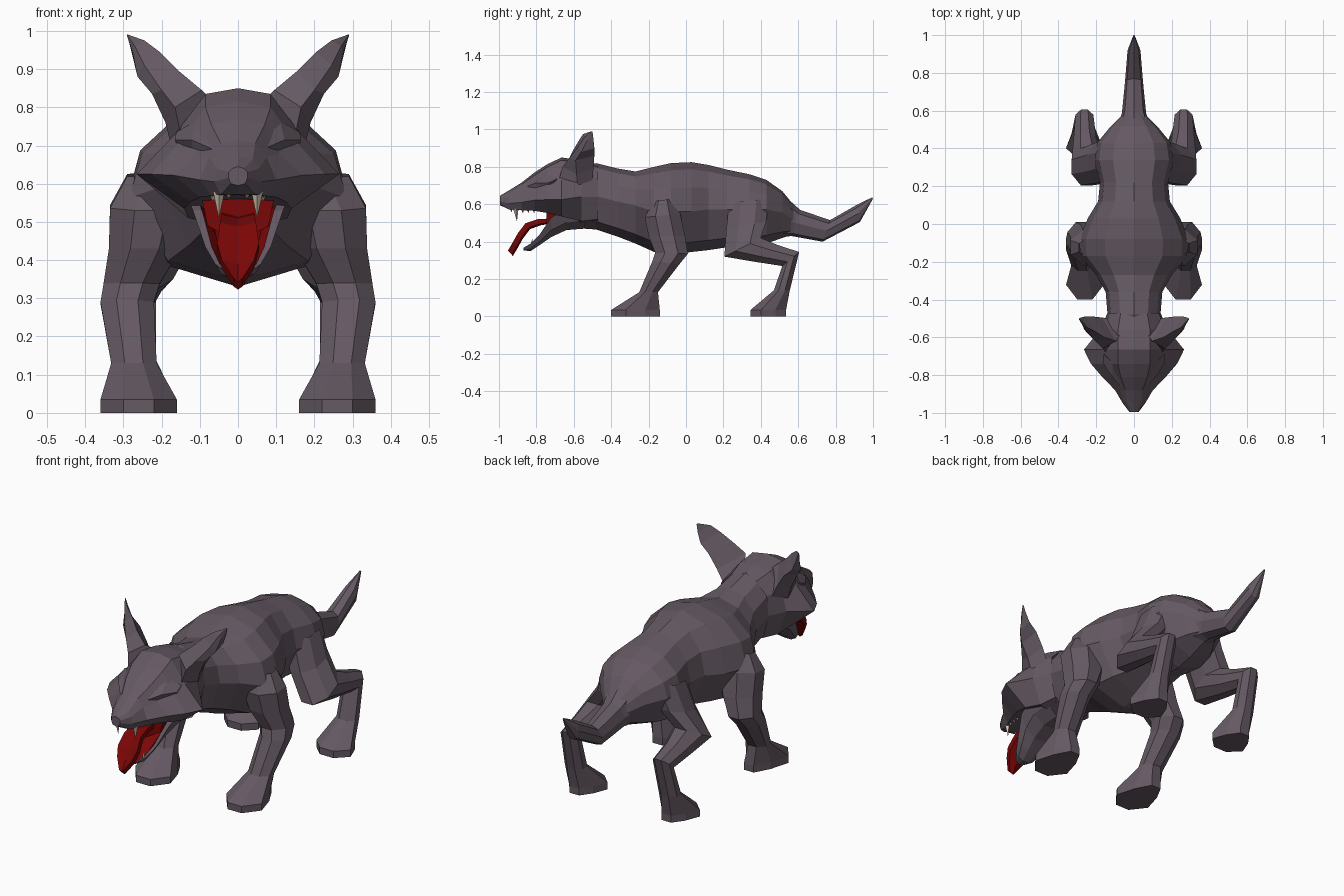
import bpy, bmesh, math
from mathutils import Vector


def material(name, rgb):
    m = bpy.data.materials.new(name)
    m.diffuse_color = (*rgb, 1)
    return m


FUR = material("grey_fur", (0.13, 0.10, 0.125))
RED = material("mouth_red", (0.20, 0.002, 0.002))
BONE = material("tooth_ivory", (0.66, 0.56, 0.44))


def build(name, verts, faces, mat, mirror=False):
    mesh = bpy.data.meshes.new(name)
    mesh.from_pydata([tuple(v) for v in verts], [], faces)
    mesh.materials.append(mat)
    ob = bpy.data.objects.new(name, mesh)
    bpy.context.collection.objects.link(ob)
    # consistent outward normals
    bm = bmesh.new()
    bm.from_mesh(mesh)
    bmesh.ops.recalc_face_normals(bm, faces=bm.faces)
    bm.to_mesh(mesh)
    bm.free()
    if mirror:
        ob.modifiers.new("mirror", 'MIRROR')
    return ob


def loft(name, rings, mat, mirror=False, start_cap=False):
    """Skin equal closed rings; the start is left open where it is buried."""
    n = len(rings[0])
    verts = [p for r in rings for p in r]
    faces = [(i*n + j, i*n + (j+1) % n, (i+1)*n + (j+1) % n, (i+1)*n + j)
             for i in range(len(rings)-1) for j in range(n)]
    faces.append(tuple(range((len(rings)-1)*n, len(rings)*n)))
    if start_cap:
        faces.append(tuple(range(n)))
    return build(name, verts, faces, mat, mirror)


def symmetric(y, half):
    """Closed ring at depth y from a half profile running top to bottom."""
    return [(x, y, z) for x, z in half] + [(-x, y, z) for x, z in half[-2:0:-1]]


# Body and neck: depth, top, bottom, half width, height of widest point
body = [(-.55, .80, .47, .125, .64), (-.48, .82, .465, .14, .65), (-.36, .79, .425, .15, .62),
        (-.27, .775, .39, .20, .60), (-.17, .80, .345, .285, .57), (-.08, .82, .33, .29, .57),
        (.03, .825, .345, .245, .57), (.12, .81, .355, .19, .58), (.22, .785, .37, .18, .58),
        (.34, .76, .37, .21, .58), (.43, .73, .39, .195, .58), (.515, .67, .42, .125, .56),
        (.58, .59, .44, .06, .52)]
rings = []
for y, zt, zb, hw, zw in body:
    half = []
    for a in (0, 32, 62, 92, 140, 180):
        s, c = math.sin(math.radians(a)), math.cos(math.radians(a))
        half.append((hw*s if 0 < a < 180 else 0, zw + (zt-zw if c > 0 else zw-zb)*c))
    rings.append(symmetric(y, half))
loft("body", rings, FUR)

# Head with upper jaw and pointed cheeks
head = [(-.47, [(0, .81), (.07, .80), (.13, .74), (.14, .64), (.11, .52), (0, .48)]),
        (-.56, [(0, .835), (.085, .82), (.155, .74), (.18, .64), (.13, .51), (0, .48)]),
        (-.665, [(0, .85), (.085, .835), (.165, .73), (.265, .625), (.14, .535), (0, .54)]),
        (-.74, [(0, .815), (.085, .80), (.148, .715), (.228, .625), (.125, .553), (0, .56)]),
        (-.81, [(0, .77), (.07, .755), (.108, .68), (.168, .622), (.10, .565), (0, .57)]),
        (-.88, [(0, .715), (.045, .705), (.075, .67), (.10, .61), (.07, .568), (0, .57)]),
        (-.945, [(0, .675), (.038, .662), (.055, .64), (.062, .605), (.045, .572), (0, .572)]),
        (-.995, [(0, .645), (.015, .64), (.025, .63), (.025, .615), (.018, .60), (0, .595)])]
loft("head", [symmetric(y, h) for y, h in head], FUR)

# Angry brows over the sunken eyes
loft("brow", [[(.162, -.69, .735), (.165, -.735, .715), (.16, -.72, .70), (.13, -.69, .71)],
              [(.11, -.735, .765), (.122, -.80, .715), (.116, -.785, .682), (.09, -.72, .70)],
              [(.05, -.80, .75), (.066, -.865, .69), (.068, -.845, .655), (.045, -.78, .70)]],
     FUR, True, True)

# Ears: rings of front, outer, back and inner points
loft("ear", [[(.15, -.68, .73), (.175, -.58, .70), (.14, -.50, .73), (.07, -.58, .82)],
             [(.165, -.66, .80), (.19, -.585, .76), (.17, -.495, .79), (.095, -.62, .845)],
             [(.20, -.625, .845), (.225, -.59, .835), (.215, -.49, .86), (.155, -.60, .895)],
             [(.245, -.575, .91), (.263, -.56, .88), (.26, -.49, .90), (.205, -.57, .945)],
             [(.27, -.54, .96), (.275, -.53, .94), (.28, -.495, .95), (.245, -.55, .975)],
             [(.29, -.505, .99), (.291, -.505, .988), (.29, -.50, .988), (.287, -.506, .99)]],
     FUR, True)


# Legs: each ring spans a front point, a back point, inner/outer x and a heel taper
def leg(name, spans):
    rings = []
    for (yf, zf), (yb, zb), xi, xo, taper in spans:
        f, b = Vector((0, yf, zf)), Vector((0, yb, zb))
        ring = []
        for u, v in ((.3, 0), (.7, 0), (1, .3), (1, .7), (.7, 1), (.3, 1), (0, .7), (0, .3)):
            p = f.lerp(b, v)
            p.x = xi + (xo-xi)*(.5 + (u-.5)*(1 - taper*(v > .5)))
            ring.append(p)
        rings.append(ring)
    return loft(name, rings, FUR, True)


leg("front_leg", [((-.18, .615), (-.07, .63), .10, .29, 0),
                  ((-.22, .53), (-.03, .55), .12, .335, 0),
                  ((-.20, .43), (-.005, .43), .15, .338, 0),
                  ((-.165, .34), (.01, .335), .205, .352, 0),
                  ((-.18, .295), (-.035, .28), .22, .36, 0),
                  ((-.25, .13), (-.15, .13), .213, .332, 0),
                  ((-.40, .035), (-.14, .035), .16, .36, .3),
                  ((-.40, 0), (-.14, 0), .16, .36, .3)])
leg("hind_leg", [((.23, .61), (.44, .63), .05, .20, 0),
                 ((.215, .46), (.43, .51), .10, .25, 0),
                 ((.205, .32), (.40, .42), .17, .33, 0),
                 ((.37, .292), (.49, .382), .20, .32, 0),
                 ((.515, .27), (.605, .345), .215, .31, 0),
                 ((.47, .14), (.555, .14), .215, .32, 0),
                 ((.345, .035), (.535, .035), .165, .36, .3),
                 ((.345, 0), (.535, 0), .165, .36, .3)])

# Tail: upper point, lower point, half width
tail = []
for (yt, zt), (yb, zb), w in [((.50, .67), (.46, .42), .10), ((.61, .57), (.565, .43), .064),
                              ((.77, .515), (.73, .40), .048), ((.91, .595), (.93, .505), .034),
                              ((.995, .637), (1.0, .63), .004)]:
    row = []
    for x, t in ((0, 0), (.75, .15), (1, .5), (.7, .9), (0, 1), (-.7, .9), (-1, .5), (-.75, .15)):
        row.append((x*w, yt + (yb-yt)*t, zt + (zb-zt)*t))
    tail.append(row)
loft("tail", tail, FUR)

# Lower jaw: depth, rim, bottom, half width; the trough inside is red
jaw = [(-.54, .60, .47, .14), (-.64, .575, .462, .138), (-.72, .53, .425, .118),
       (-.785, .435, .38, .086), (-.83, .39, .35, .06), (-.87, .367, .353, .028)]
rings = []
for y, zr, zb, w in jaw:
    wi, zi = w*.80, zb + (zr-zb)*.35
    rings.append([(w, y, zr), (w*.75, y, zi), (w*.3, y, zb), (-w*.3, y, zb),
                  (-w*.75, y, zi), (-w, y, zr),
                  (-wi, y, zr), (-wi*.6, y, zi), (wi*.6, y, zi), (wi, y, zr)])
lower = loft("lower_jaw", rings, FUR)
lower.data.materials.append(RED)
for f in lower.data.polygons:
    if f.index < 50 and f.index % 10 in (6, 7, 8):
        f.material_index = 1

# Red throat behind the tongue
loft("throat", [symmetric(y, [(0, .575), (.096, .568), (.08, .49), (0, zb)])
                for y, zb in ((-.68, .46), (-.745, .445))], RED)

# Tongue hanging out of the mouth
tongue = []
for y, z, w in [(-.70, .515, .04), (-.79, .51, .043), (-.855, .488, .047), (-.895, .435, .055),
                (-.92, .39, .042), (-.948, .343, .012)]:
    tongue.append([(-w, y-.004, z+.01), (0, y+.004, z), (w, y-.004, z+.01),
                   (w, y+.016, z-.012), (0, y+.022, z-.02), (-w, y+.016, z-.012)])
loft("tongue", tongue, RED, start_cap=True)


# Teeth: four-sided spikes
def tooth(name, x, y, z, r, h):
    verts = [(x-r, y, z), (x, y-r, z), (x+r, y, z), (x, y+r, z), (x, y+r*.4, z+h)]
    build(name, verts, [(0, 1, 2, 3)] + [(i, (i+1) % 4, 4) for i in range(4)], BONE, True)


tooth("upper_fang", .05, -.91, .578, .015, -.07)
tooth("upper_front_tooth", .024, -.935, .575, .008, -.016)
for k in range(3):
    tooth("upper_side_tooth", .058 + .004*k, -.875 + .03*k, .574, .009, -.022)
tooth("lower_fang", .04, -.825, .385, .007, .03)
